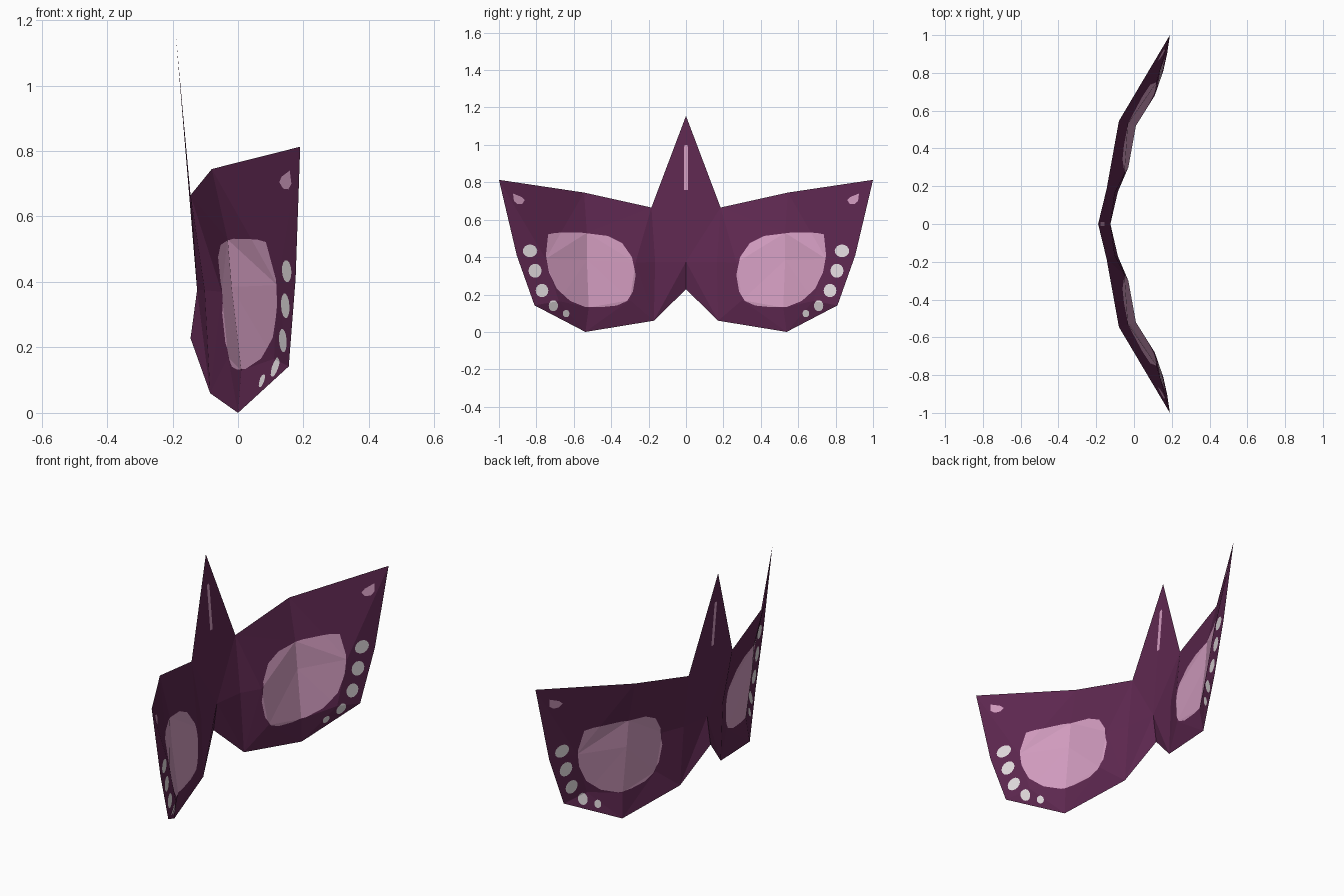
import bpy, bmesh, math
from mathutils import Vector

if "Cube" in bpy.data.objects:
    bpy.data.objects.remove(bpy.data.objects["Cube"])

def material(name, rgb):
    m = bpy.data.materials.new(name)
    m.diffuse_color = (*rgb, 1)
    m.use_nodes = True
    m.node_tree.nodes["Principled BSDF"].inputs["Base Color"].default_value = m.diffuse_color
    return m

MATS = [material("dark plum", (0.112, 0.021, 0.080)),
        material("pale pink", (0.64, 0.33, 0.52)),
        material("off white", (0.78, 0.73, 0.75))]

# Fold points of half the mask (x depth, y side, z up)
P = {
    "spike": (-.19, 0, 1.155), "notch": (-.145, .185, .665), "brow": (-.08, .545, .745),
    "tip": (.19, 1, .813), "side": (.176, .905, .41), "cheek": (.155, .81, .142),
    "base": (0, .538, 0), "inner": (-.085, .172, .06), "nose": (-.145, 0, .228),
    "bridge": (-.125, 0, .375), "bridge_side": (-.102, .165, .375),
    # ring around the eye and its middle
    "eye_in": (-.05, .27, .37), "eye_top": (-.032, .53, .53), "eye_out": (.12, .75, .39),
    "eye_low_out": (.11, .68, .165), "eye_low": (.01, .52, .13), "eye_low_in": (-.03, .3, .17),
    "eye_mid": (-.02, .53, .385),
}
bm = bmesh.new()
verts = {k: bm.verts.new(v) for k, v in P.items()}

def facet(*names):
    f = bm.faces.new([verts[k] for k in names])
    f.normal_update()
    if f.normal.x > 0:          # outside of the mask looks to -x
        f.normal_flip()

# Nose and spike
facet("spike", "notch", "bridge")
facet("bridge", "notch", "bridge_side")
facet("notch", "eye_in", "bridge_side")
facet("inner", "bridge_side", "eye_in")
facet("inner", "bridge", "bridge_side")
facet("inner", "nose", "bridge")
# Brow, side and cheek
facet("notch", "brow", "eye_top")
facet("notch", "eye_top", "eye_in")
facet("brow", "tip", "eye_out")
facet("brow", "eye_out", "eye_top")
facet("tip", "side", "eye_out")
facet("side", "cheek", "eye_out")
facet("cheek", "eye_low_out", "eye_out")
facet("cheek", "base", "eye_low_out")
facet("base", "eye_low", "eye_low_out")
facet("base", "eye_low_in", "eye_low")
facet("base", "inner", "eye_low_in")
facet("inner", "eye_in", "eye_low_in")
# Fan of facets across the eye
ring = ["eye_in", "eye_top", "eye_out", "eye_low_out", "eye_low", "eye_low_in"]
for a, b in zip(ring, ring[1:] + ring[:1]):
    facet("eye_mid", a, b)

def cut(outline, mat):
    """Cut a convex (y, z) outline into the sheet and colour the inside."""
    pts = [Vector((0, y, z)) for y, z in outline]
    mid = sum(pts, Vector()) / len(pts)
    inside = list(bm.faces)
    for a, b in zip(pts, pts[1:] + pts[:1]):
        d = b - a
        n = Vector((0, d.z, -d.y)).normalized()
        if n.dot(mid - a) > 0:
            n = -n
        geom = set(inside)
        for f in inside:
            geom.update(f.edges)
            geom.update(f.verts)
        res = bmesh.ops.bisect_plane(bm, geom=list(geom), dist=1e-6, plane_co=a, plane_no=n)
        inside = [f for f in res["geom"] if isinstance(f, bmesh.types.BMFace)
                  and n.dot(f.calc_center_median() - a) < 0]
    for f in inside:
        f.material_index = mat

def oval(y, z, ry, rz, n=14):
    return [(y + ry * math.cos(2 * math.pi * i / n), z + rz * math.sin(2 * math.pi * i / n))
            for i in range(n)]

# Eye lens
cut([(.737, .522), (.695, .53), (.567, .532), (.417, .513), (.342, .476), (.289, .40),
     (.269, .305), (.284, .215), (.315, .165), (.37, .141), (.46, .132), (.54, .134),
     (.62, .166), (.69, .23), (.733, .32), (.749, .41)], 1)
# Tip mark and spike stripe
cut([(.925, .74), (.88, .722), (.862, .705), (.875, .685), (.9, .683), (.92, .70)], 1)
cut([(-.01, .76), (.01, .76), (.01, .99), (.006, 1.0), (-.006, 1.0), (-.01, .99)], 1)
# Row of pale spots
for spot in ((.834, .433, .039, .034), (.807, .327, .035, .038), (.77, .221, .034, .036),
             (.709, .140, .025, .030), (.641, .098, .018, .020)):
    cut(oval(*spot), 2)

mesh = bpy.data.meshes.new("mask")
bm.to_mesh(mesh)
bm.free()
for m in MATS:
    mesh.materials.append(m)
mask = bpy.data.objects.new("mask", mesh)
bpy.context.collection.objects.link(mask)

# Other half
mirror = mask.modifiers.new("mirror", "MIRROR")
mirror.use_axis = (False, True, False)
mirror.use_clip = True
